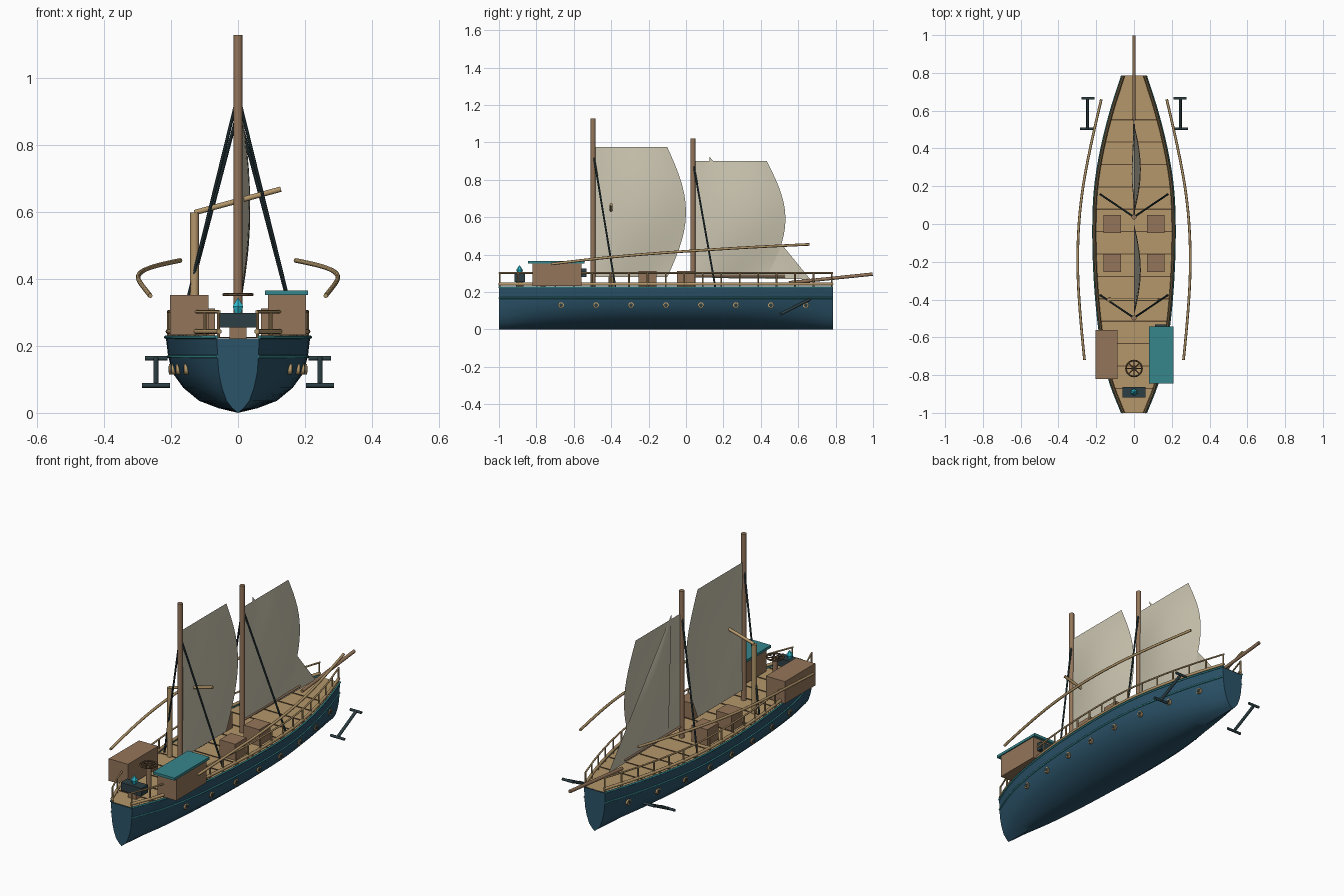
import bpy, bmesh, math
from mathutils import Vector

if "Cube" in bpy.data.objects:
    bpy.data.objects.remove(bpy.data.objects["Cube"])

def material(name, hexcode):
    m = bpy.data.materials.new(name)
    c = [int(hexcode[i:i + 2], 16) / 255 for i in (0, 2, 4)]
    m.diffuse_color = [*(v / 12.92 if v < .04 else ((v + .055) / 1.055) ** 2.4 for v in c), 1]
    m.use_nodes = True
    m.node_tree.nodes["Principled BSDF"].inputs["Base Color"].default_value = m.diffuse_color
    return m

NAVY = material("navy_hull", "2B5369")
TAN = material("tan_wood", "B4976A")
BROWN = material("brown_wood", "94755A")
TEAL = material("teal_paint", "36868C")
SAIL = material("sail_cloth", "CBC5B0")
DARK = material("dark_iron", "2C3F44")
SEAM = material("dark_seam", "5E4A34")
CYAN = material("cyan_crystal", "2FBFD2")

def finish(name, bm, mat, smooth=False):
    me = bpy.data.meshes.new(name)
    bm.to_mesh(me)
    bm.free()
    me.materials.append(mat)
    for p in me.polygons:
        p.use_smooth = smooth
    ob = bpy.data.objects.new(name, me)
    bpy.context.collection.objects.link(ob)
    if smooth:
        bpy.ops.object.select_all(action='DESELECT')
        ob.select_set(True)
        bpy.context.view_layer.objects.active = ob
        bpy.ops.object.shade_smooth_by_angle(angle=math.radians(40))
    return ob

def box(name, lo, hi, mat):
    bm = bmesh.new()
    bmesh.ops.create_cube(bm, size=1)
    lo, hi = Vector(lo), Vector(hi)
    for v in bm.verts:
        v.co = Vector([(lo[i] + hi[i]) / 2 + v.co[i] * (hi[i] - lo[i]) for i in range(3)])
    return finish(name, bm, mat)

def rod(name, a, b, r, mat, r2=None, sides=12):
    a, b = Vector(a), Vector(b)
    d = b - a
    bm = bmesh.new()
    bmesh.ops.create_cone(bm, cap_ends=True, segments=sides, radius1=r,
                          radius2=r if r2 is None else r2, depth=d.length)
    q = d.to_track_quat('Z', 'Y')
    for v in bm.verts:
        v.co = q @ v.co + (a + b) / 2
    return finish(name, bm, mat, True)

def tube(name, pts, r, mat, kind='POLY', cyclic=False):
    cu = bpy.data.curves.new(name, 'CURVE')
    cu.dimensions = '3D'
    cu.bevel_depth, cu.bevel_resolution, cu.use_fill_caps = r, 2, True
    s = cu.splines.new(kind)
    s.points.add(len(pts) - 1)
    for p, co in zip(s.points, pts):
        p.co = (*co, 1)
    s.use_cyclic_u = cyclic
    if kind == 'NURBS':
        s.order_u, s.use_endpoint_u = 3, True
    cu.materials.append(mat)
    ob = bpy.data.objects.new(name, cu)
    bpy.context.collection.objects.link(ob)
    return ob

# Half breadth of the hull along its length
PLAN = [(-1, .063), (-.85, .122), (-.7, .16), (-.5, .19), (-.25, .21), (0, .215),
        (.2, .205), (.4, .172), (.6, .122), (.785, .063)]
BOW = .785

def breadth(y):
    for i in range(len(PLAN) - 1):
        (y0, w0), (y1, w1) = PLAN[i], PLAN[i + 1]
        if y <= y1 + 1e-6:
            t = (y - y0) / (y1 - y0)
            slope = lambda j: (PLAN[min(j + 1, 9)][1] - PLAN[max(j - 1, 0)][1]) / \
                              (PLAN[min(j + 1, 9)][0] - PLAN[max(j - 1, 0)][0])
            h = y1 - y0
            return ((2*t**3 - 3*t*t + 1) * w0 + (t**3 - 2*t*t + t) * h * slope(i)
                    + (3*t*t - 2*t**3) * w1 + (t**3 - t*t) * h * slope(i + 1))

YS = [-1 + (BOW + 1) * i / 36 for i in range(37)]

# Hull lofted from a V-bottomed cross-section
SECT = [(1, .222), (.97, .17), (.91, .12), (.76, .075), (.54, .036), (.27, .014)]
ring = SECT + [(0, 0)] + [(-x, z) for x, z in reversed(SECT)]
bm = bmesh.new()
rows = [[bm.verts.new((x * breadth(y), y, z)) for x, z in ring] for y in YS]
for a, b in zip(rows, rows[1:]):
    for i in range(len(ring) - 1):
        bm.faces.new((a[i], b[i], b[i + 1], a[i + 1]))
bm.faces.new(rows[0])
bm.faces.new(rows[-1])
bmesh.ops.recalc_face_normals(bm, faces=bm.faces)
finish("hull", bm, NAVY, True)

# Deck and its plank seams
bm = bmesh.new()
rows = [[bm.verts.new((s * breadth(y), y, .224)) for s in (-1, 1)] for y in YS]
for a, b in zip(rows, rows[1:]):
    bm.faces.new((a[0], a[1], b[1], b[0]))
finish("deck", bm, TAN)
for i in range(13):
    y = -.87 + i * .1185
    w = breadth(y) - .01
    box("deck_seam", (-w, y - .003, .224), (w, y + .003, .227), SEAM)

# Trim, rails, portholes, shrouds, side poles and anchors on both sides
for s in (-1, 1):
    def edge(inset, z, lo=0, hi=37, k=1):
        return [(s * (breadth(y) * k - inset), y, z) for y in YS[lo:hi]]
    tube("gunwale_trim", edge(-.001, .226), .005, TEAL)
    tube("hull_strake", edge(0, .168, 0, 37, .97), .0045, TEAL)
    tube("lower_rail", edge(.007, .243), .008, TAN)
    tube("upper_rail", edge(.007, .302), .0045, TAN)
    for i in range(19):
        y = -.995 + i * 1.775 / 18
        x = s * (breadth(y) - .007)
        rod("rail_post", (x, y, .224), (x, y, .302), .0045, TAN, sides=8)
    for i in range(8):
        y = -.668 + i * .187
        x = breadth(y) * .925
        rod("porthole_ring", (s * (x - .01), y, .13), (s * (x + .007), y, .13), .016, TAN)
        rod("porthole_glass", (s * x, y, .13), (s * (x + .009), y, .13), .01, DARK)
    for y, z in ((-.497, .95), (.037, .9)):
        rod("shroud", (0, y, z), (s * .178, y + .12, .225), .005, DARK, sides=8)
    tube("side_pole", [(s * x, y, z) for x, y, z in (
        (.262, -.72, .35), (.285, -.5, .378), (.302, -.2, .405), (.287, .1, .425),
        (.235, .4, .443), (.173, .66, .455))], .007, TAN, 'NURBS')
    top, low = (s * .245, .665, .163), (s * .245, .505, .082)
    rod("anchor_shank", low, top, .008, DARK)
    rod("anchor_stock", (s * .21, *top[1:]), (s * .277, *top[1:]), .007, DARK)
    rod("anchor_arm", (s * .203, *low[1:]), (s * .287, *low[1:]), .007, DARK)
    # Cargo hatches amidships
    for y in (0, -.207):
        box("cargo_hatch", (s * .115 - .047, y - .048, .222), (s * .115 + .047, y + .048, .312), BROWN)

# Masts, bowsprit, boom
rod("aft_mast", (0, -.497, .222), (0, -.497, 1.128), .0135, BROWN)
rod("fore_mast", (0, .037, .222), (0, .037, 1.022), .0135, BROWN)
rod("bowsprit", (0, .55, .25), (0, .998, .296), .009, BROWN)
rod("fore_boom", (0, .037, .285), (0, .53, .285), .006, BROWN)

# Billowing sails
def sail(name, y0, width, z0, z1, bulge):
    bm = bmesh.new()
    n = 14
    g = [[None] * (n + 1) for _ in range(n + 1)]
    for i in range(n + 1):
        for j in range(n + 1):
            u, v = i / n, j / n
            arc = math.sin(math.pi * v)
            g[i][j] = bm.verts.new((.036 * math.sin(math.pi * u) * arc,
                                    y0 + u * (width + bulge * arc), z0 + v * (z1 - z0)))
    for i in range(n):
        for j in range(n):
            bm.faces.new((g[i][j], g[i + 1][j], g[i + 1][j + 1], g[i][j + 1]))
    finish(name, bm, SAIL, True)

sail("aft_sail", -.487, .387, .28, .975, .1)
sail("fore_sail", .047, .385, .28, .9, .1)

# Triangular jib
bm = bmesh.new()
head, tack, clew = Vector((0, .125, .925)), Vector((0, .665, .268)), Vector((0, .15, .275))
n, prev = 10, None
for i in range(n + 1):
    t = i / n
    a, b = head.lerp(clew, t), head.lerp(tack, t)
    row = [bm.verts.new(a.lerp(b, k / n) + Vector((
        -.012 * math.sin(math.pi * k / n) * math.sin(math.pi * t), 0, 0))) for k in range(n + 1)]
    if prev:
        for k in range(n):
            bm.faces.new((prev[k], row[k], row[k + 1], prev[k + 1]))
    prev = row
bmesh.ops.remove_doubles(bm, verts=bm.verts, dist=1e-5)
finish("jib", bm, SAIL, True)

# Deckhouses at the stern
box("left_deckhouse", (-.203, -.82, .232), (-.088, -.56, .352), BROWN)
box("right_deckhouse", (.09, -.82, .232), (.203, -.56, .352), BROWN)
box("right_deckhouse_roof", (.08, -.845, .352), (.209, -.543, .366), TEAL)
box("door_handle", (.11, -.56, .28), (.175, -.533, .325), DARK)

# Cargo crane
rod("crane_post", (-.13, -.4, .222), (-.13, -.4, .598), .0135, TAN)
rod("crane_arm", (-.13, -.4, .598), (.128, -.4, .668), .008, TAN)

# Steering wheel lying flat on its pedestal
HY, HZ = -.765, .353
rod("wheel_pedestal", (0, HY, .222), (0, HY, HZ), .014, BROWN)
tube("wheel_rim", [(.042 * math.cos(k * math.pi / 12), HY + .042 * math.sin(k * math.pi / 12), HZ)
                   for k in range(24)], .0045, SEAM, cyclic=True)
for k in range(4):
    c, d = .046 * math.cos(k * math.pi / 4), .046 * math.sin(k * math.pi / 4)
    rod("wheel_spoke", (-c, HY - d, HZ), (c, HY + d, HZ), .003, SEAM, sides=6)

# Crystal stand
box("stand_table", (-.062, -.918, .255), (.062, -.862, .298), DARK)
box("stand_base", (-.025, -.91, .222), (.025, -.87, .256), BROWN)
rod("crystal_lower", (0, -.89, .296), (0, -.89, .318), .01, CYAN, .018, 6)
rod("crystal_upper", (0, -.89, .318), (0, -.89, .345), .018, CYAN, 0, 6)
